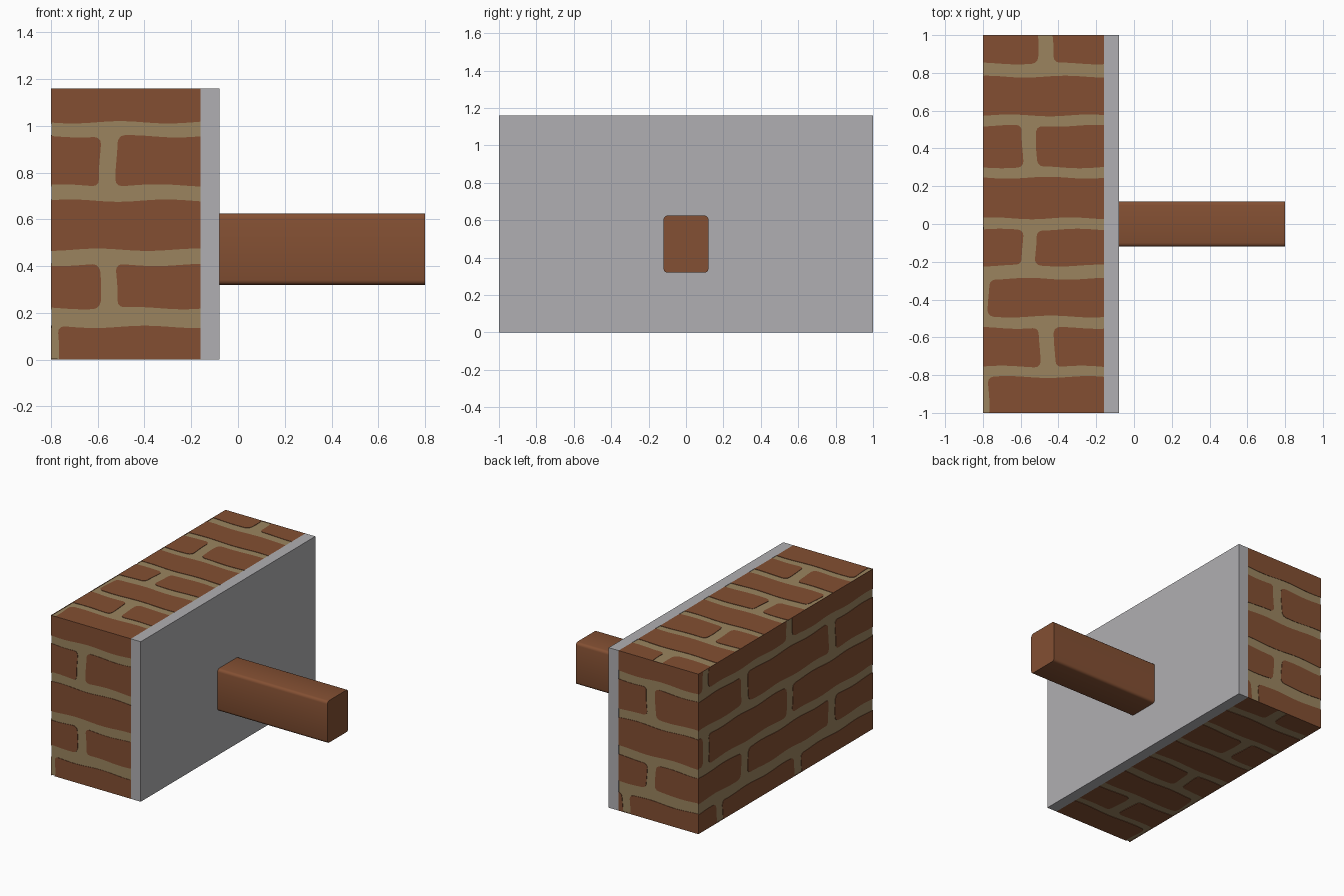
import bpy, bmesh, math

if "Cube" in bpy.data.objects:
    bpy.data.objects.remove(bpy.data.objects["Cube"])

def material(name, rgb):
    m = bpy.data.materials.new(name)
    m.diffuse_color = (*rgb, 1)
    m.use_nodes = True
    m.node_tree.nodes["Principled BSDF"].inputs["Base Color"].default_value = m.diffuse_color
    return m

BRICK = material("brick_red", (0.227, 0.078, 0.032))
MORTAR = material("mortar_tan", (0.328, 0.231, 0.114))
PLASTER = material("plaster_grey", (0.434, 0.429, 0.445))
WOOD = material("wood_brown", (0.230, 0.080, 0.033))

def finish(name, bm, mat):
    bmesh.ops.recalc_face_normals(bm, faces=bm.faces)
    me = bpy.data.meshes.new(name)
    bm.to_mesh(me)
    bm.free()
    ob = bpy.data.objects.new(name, me)
    bpy.context.collection.objects.link(ob)
    me.materials.append(mat)
    return ob

def box_bm(lo, hi):
    bm = bmesh.new()
    bmesh.ops.create_cube(bm, size=1)
    for v in bm.verts:
        v.co = [a + (c + 0.5) * (b - a) for a, b, c in zip(lo, hi, v.co)]
    return bm

X0, X1, TOP = -0.8, -0.16, 1.16
T = 0.003  # thickness of the brick facing

# brick outline: rounded, slightly wavy rectangle clipped to the wall face
def outline(u0, u1, v0, v1, lim, r=0.03, step=0.02):
    centres = [(u1 - r, v0 + r, -90), (u1 - r, v1 - r, 0),
               (u0 + r, v1 - r, 90), (u0 + r, v0 + r, 180)]
    raw = [(cx + r * math.cos(math.radians(a + d)), cy + r * math.sin(math.radians(a + d)))
           for cx, cy, a in centres for d in (0, 30, 60, 90)]
    pts = []
    for p, q in zip(raw, raw[1:] + raw[:1]):
        n = max(1, int(math.dist(p, q) / step))
        for i in range(n):
            u = p[0] + (q[0] - p[0]) * i / n
            v = p[1] + (q[1] - p[1]) * i / n
            uu = u + 0.005 * math.sin(19 * v + 7 * u)
            vv = v + 0.005 * math.sin(15 * u + 9 * v)
            c = (min(max(uu, lim[0]), lim[1]), min(max(vv, lim[2]), lim[3]))
            if not pts or math.dist(c, pts[-1]) > 1e-5:
                pts.append(c)
    if math.dist(pts[0], pts[-1]) < 1e-5:
        pts.pop()
    return pts

# brick facing: each row is (v0, v1, joints), bricks fill the gaps between joints
def facing(name, rows, lim, place):
    bm = bmesh.new()
    for v0, v1, joints in rows:
        v0 = v0 - 0.1 if v0 <= lim[2] else v0
        v1 = v1 + 0.1 if v1 >= lim[3] else v1
        ends = [lim[0] - 0.1] + [e for j in joints for e in j] + [lim[1] + 0.1]
        for a, b in zip(ends[::2], ends[1::2]):
            if b <= lim[0] + 0.005 or a >= lim[1] - 0.005:
                continue
            pts = outline(a, b, v0, v1, lim)
            outer = [bm.verts.new(place(u, v, 0)) for u, v in pts]
            inner = [bm.verts.new(place(u, v, T)) for u, v in pts]
            bm.faces.new(outer)
            bm.faces.new(inner[::-1])
            for i in range(len(pts)):
                j = (i + 1) % len(pts)
                bm.faces.new((outer[i], inner[i], inner[j], outer[j]))
    finish(name, bm, BRICK)

# mortar core of the wall
finish("wall_mortar", box_bm((X0 + T, -1 + T, T), (X1, 1 - T, TOP - T)), MORTAR)

courses = [(0, 0.14), (0.22, 0.405), (0.47, 0.68), (0.745, 0.955), (1.015, TOP)]

def rows_with(joints):
    return [(a, b, j) for (a, b), j in zip(courses, joints)]

side = (X0, X1, 0, TOP)
edge, mid = [(-0.9, -0.77)], [(-0.59, -0.52)]
facing("front_bricks", rows_with([edge, mid, [], mid, []]), side,
       lambda u, v, d: (u, -1 + d, v))
mid = [(-0.455, -0.385)]
facing("back_bricks", rows_with([[(-0.25, -0.19)], mid, [], mid, []]), side,
       lambda u, v, d: (u, 1 - d, v))

# long outer face, u runs along y
odd = [(-0.08, -0.01), (0.88, 0.95)]
even = [(-0.57, -0.49), (0.43, 0.51)]
facing("left_bricks",
       rows_with([[(-0.18, -0.10), (0.72, 0.79)], even, odd, even, odd]),
       (-1, 1, 0, TOP), lambda u, v, d: (X0 + d, u, v))

# top and underside, v runs along y
cap = [(-1, -0.81, edge), (-0.755, -0.55, [(-0.50, -0.42)]), (-0.49, -0.29, edge),
       (-0.22, -0.03, [(-0.59, -0.52)]), (0.03, 0.245, []), (0.30, 0.52, [(-0.59, -0.515)]),
       (0.575, 0.78, []), (0.85, 1, [(-0.51, -0.43)])]
facing("top_bricks", cap, (X0, X1, -1, 1), lambda u, v, d: (u, v, TOP - d))
facing("bottom_bricks", cap, (X0, X1, -1, 1), lambda u, v, d: (u, v, d))

# plaster panel
finish("plaster_panel", box_bm((X1, -1, 0), (-0.08, 1, TOP)), PLASTER)

# wooden beam with rounded long edges
bm = box_bm((-0.08, -0.12, 0.32), (0.8, 0.12, 0.625))
long_edges = [e for e in bm.edges if abs(e.verts[0].co.x - e.verts[1].co.x) > 0.5]
bmesh.ops.bevel(bm, geom=long_edges, offset=0.02, segments=3, profile=0.5, affect='EDGES')
beam = finish("wooden_beam", bm, WOOD)
bpy.context.view_layer.objects.active = beam
beam.select_set(True)
bpy.ops.object.shade_smooth_by_angle(angle=math.radians(40))
